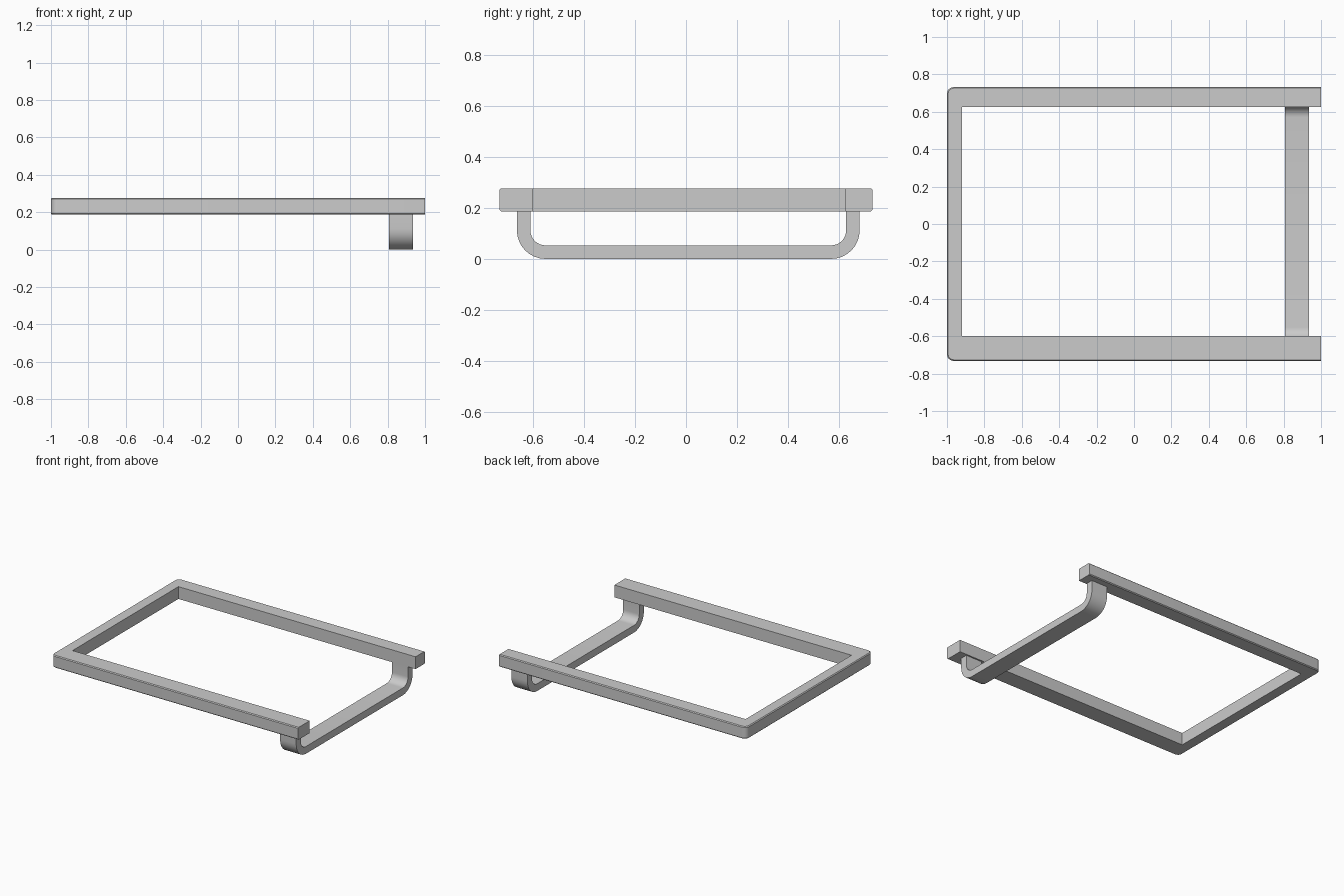
import bpy, bmesh, math

if "Cube" in bpy.data.objects:
    bpy.data.objects.remove(bpy.data.objects["Cube"])


def extrude_profile(name, points, direction):
    """Fill a closed outline and extrude it into a solid."""
    bm = bmesh.new()
    face = bm.faces.new([bm.verts.new(p) for p in points])
    ext = bmesh.ops.extrude_face_region(bm, geom=[face])
    moved = [g for g in ext["geom"] if isinstance(g, bmesh.types.BMVert)]
    bmesh.ops.translate(bm, verts=moved, vec=direction)
    bmesh.ops.recalc_face_normals(bm, faces=bm.faces[:])
    mesh = bpy.data.meshes.new(name)
    bm.to_mesh(mesh)
    bm.free()
    obj = bpy.data.objects.new(name, mesh)
    bpy.context.collection.objects.link(obj)
    return obj


def arc(cx, cy, r, start, end, steps):
    """Points along an arc, angles in degrees."""
    return [(cx + r * math.cos(math.radians(start + (end - start) * i / steps)),
             cy + r * math.sin(math.radians(start + (end - start) * i / steps)))
            for i in range(steps + 1)]


# Three-sided frame: open on the right, rounded outer corners on the left
Z0, Z1 = 0.187, 0.277
R = 0.035
outline = [(1, -0.6), (-0.92, -0.6), (-0.92, 0.625), (1, 0.625), (1, 0.732)]
outline += arc(-1 + R, 0.732 - R, R, 90, 180, 4)
outline += arc(-1 + R, -0.732 + R, R, 180, 270, 4)
outline += [(1, -0.732)]
frame = extrude_profile("frame", [(x, y, Z0) for x, y in outline], (0, 0, Z1 - Z0))

# Slightly eased top and bottom edges around the outside of the frame
bm = bmesh.new()
bm.from_mesh(frame.data)
rim = []
for e in bm.edges:
    a, b = (v.co for v in e.verts)
    outside = all(abs(p.y) > 0.69 or p.x < -0.95 for p in (a, b))
    if outside and abs(a.z - b.z) < 1e-5 and not (a.x > 0.99 and b.x > 0.99):
        rim.append(e)
bmesh.ops.bevel(bm, geom=rim, offset=0.006, segments=1, affect='EDGES')
bm.to_mesh(frame.data)
bm.free()

# Hanging strap: U-shaped band with rounded bends under the open end
YL, YR, T, RO, STEPS = -0.664, 0.682, 0.053, 0.112, 8
RI = RO - T
outer = ([(YL, Z0)] + arc(YL + RO, RO, RO, 180, 270, STEPS)
         + arc(YR - RO, RO, RO, 270, 360, STEPS) + [(YR, Z0)])
inner = ([(YR - T, Z0)] + arc(YR - RO, RO, RI, 360, 270, STEPS)
         + arc(YL + RO, RO, RI, 270, 180, STEPS) + [(YL + T, Z0)])
strap = extrude_profile("hanging_strap", [(0.806, y, z) for y, z in outer + inner],
                        (0.13, 0, 0))

# Smooth the bends, keep the edges crisp
for obj in (frame, strap):
    bpy.ops.object.select_all(action='DESELECT')
    obj.select_set(True)
    bpy.context.view_layer.objects.active = obj
    bpy.ops.object.shade_smooth_by_angle(angle=math.radians(30))
